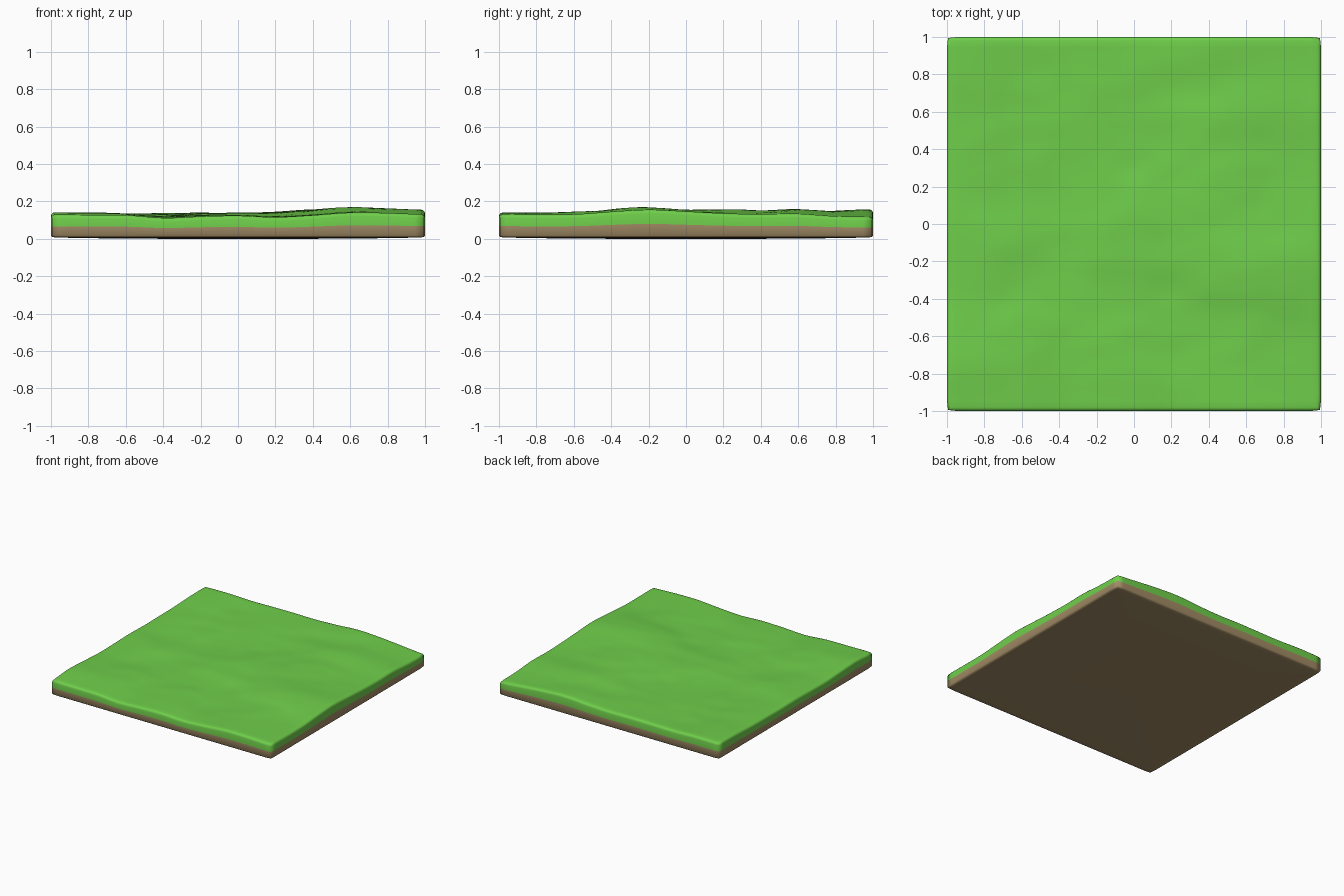
import bpy, bmesh, math
from mathutils import Vector, noise

if "Cube" in bpy.data.objects:
    bpy.data.objects.remove(bpy.data.objects["Cube"])

N = 56          # grid resolution
IN = 0.98       # half size before the rounded rim
R = 0.02        # rim radius

# Edge heights sampled every 0.2 units from -1 to 1
FRONT = [.130, .128, .126, .112, .120, .124, .116, .126, .140, .139, .132]
RIGHT = [.132, .130, .132, .146, .156, .147, .137, .132, .135, .122, .118]
BACK = [.140, .142, .136, .138, .140, .138, .145, .157, .150, .134, .118]
LEFT = [.130, .142, .134, .124, .126, .130, .126, .128, .130, .138, .140]


def curve(p, t):
    """Smooth interpolation through evenly spaced samples, t in -1..1."""
    s = (max(-1, min(1, t)) + 1) * 5
    i = min(int(s), 9)
    f = s - i
    a, b, c, d = (p[max(0, min(10, k))] for k in (i - 1, i, i + 1, i + 2))
    return b + 0.5 * f * (c - a + f * (2*a - 5*b + 4*c - d + f * (3*(b - c) + d - a)))


def height(x, y):
    """Ground height: patch between the four edges plus soft inner bumps."""
    x, y = max(-1, min(1, x / IN)), max(-1, min(1, y / IN))
    u, v = (x + 1) / 2, (y + 1) / 2
    h = (1-v) * curve(FRONT, x) + v * curve(BACK, x)
    h += (1-u) * curve(LEFT, y) + u * curve(RIGHT, y)
    h -= ((1-u)*(1-v)*FRONT[0] + u*(1-v)*FRONT[10] + (1-u)*v*BACK[0] + u*v*BACK[10])
    fade = min(1, 3 * (1 - abs(x))) * min(1, 3 * (1 - abs(y)))
    n = noise.noise(Vector((x*1.9 + 4, y*3.4 + 1.5, 0.3)))
    n += 0.35 * noise.noise(Vector((x*5, y*7, 2.7)))
    return h + fade * (0.014 * n - 0.003)


def band(x, y):
    """Height of the line where grass meets soil."""
    return 0.066 + 0.5 * (height(x, y) - 0.128)


def build(name, base, rings, color, up):
    """Grid surface whose border is extruded through (outset, height) rings."""
    bm = bmesh.new()
    bmesh.ops.create_grid(bm, x_segments=N, y_segments=N, size=IN)
    for v in bm.verts:
        v.co.z = base(v.co.x, v.co.y)
    edges = [e for e in bm.edges if e.is_boundary]
    for outset, z in rings:
        geom = bmesh.ops.extrude_edge_only(bm, edges=edges)["geom"]
        edges = [g for g in geom if isinstance(g, bmesh.types.BMEdge) and g.is_boundary]
        for v in {v for e in edges for v in e.verts}:
            foot = Vector((max(-IN, min(IN, v.co.x)), max(-IN, min(IN, v.co.y))))
            out = Vector([math.copysign(1, c) if abs(c) > IN - 1e-4 else 0 for c in foot])
            p = foot + out.normalized() * outset
            v.co = (p.x, p.y, z(foot.x, foot.y))
    bmesh.ops.recalc_face_normals(bm, faces=bm.faces)
    mid = min(bm.faces, key=lambda f: f.calc_center_median().xy.length)
    if mid.normal.z * up < 0:
        bmesh.ops.reverse_faces(bm, faces=bm.faces)
    for f in bm.faces:
        f.smooth = True
    me = bpy.data.meshes.new(name)
    bm.to_mesh(me)
    bm.free()
    mat = bpy.data.materials.new(name + "_color")
    mat.diffuse_color = color
    mat.use_nodes = True
    mat.node_tree.nodes["Principled BSDF"].inputs["Base Color"].default_value = mat.diffuse_color
    me.materials.append(mat)
    ob = bpy.data.objects.new(name, me)
    bpy.context.collection.objects.link(ob)


def arc(k):
    return math.sin(math.radians(k)) * R, (1 - math.cos(math.radians(k))) * R


# Grass cap: rolling top, rounded rim, sides down to the soil line
grass_rings = [(arc(k)[0], lambda x, y, d=arc(k)[1]: height(x, y) - d) for k in (30, 60, 90)]
grass_rings.append((R, band))
build("grass", height, grass_rings, (0.16, 0.62, 0.07, 1), 1)

# Soil base: slightly bowed underside, small rounded lower rim, sides up to the grass
soil_rings = [(R * 0.7, lambda x, y: 0.011), (R, lambda x, y: 0.018), (R, band)]
build("soil", lambda x, y: 0.008 * max(abs(x), abs(y)) ** 3, soil_rings,
      (0.36, 0.26, 0.13, 1), -1)
